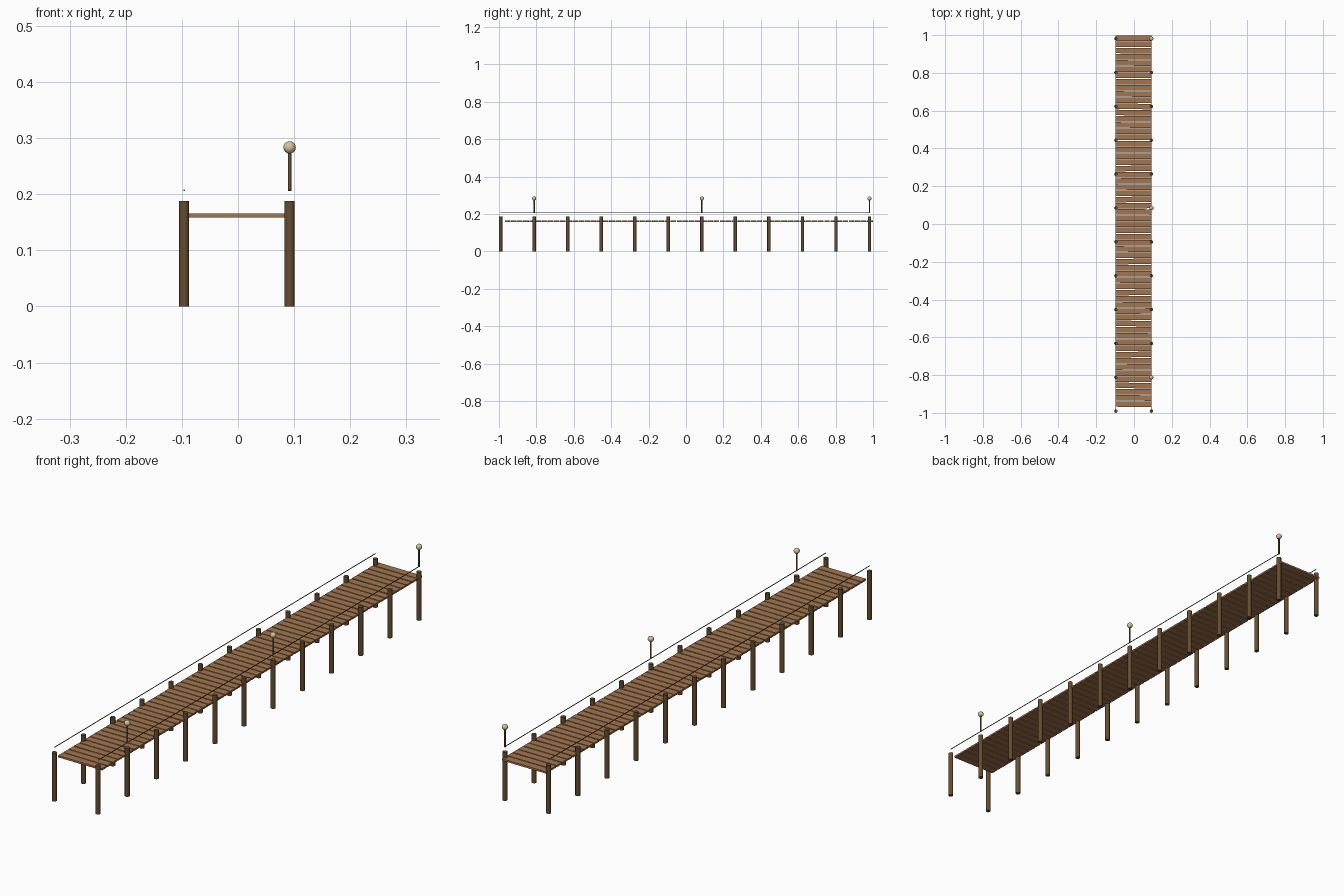
import bpy, math, random

random.seed(4)
cube = bpy.data.objects.get("Cube")
if cube:
    bpy.data.objects.remove(cube, do_unlink=True)


def material(name, color):
    m = bpy.data.materials.new(name)
    m.use_nodes = True
    m.diffuse_color = (*color, 1)
    m.node_tree.nodes["Principled BSDF"].inputs["Base Color"].default_value = (*color, 1)
    return m


plank_wood = material("plank wood", (0.36, 0.18, 0.08))
post_wood = material("dark post wood", (0.13, 0.075, 0.03))
rope_fibre = material("dark rope", (0.12, 0.08, 0.04))
lamp_glass = material("warm lamp glass", (0.68, 0.56, 0.34))


def finish(name, mat, smooth=True):
    ob = bpy.context.object
    ob.name = name
    ob.data.materials.append(mat)
    if smooth:
        bpy.ops.object.shade_smooth_by_angle(angle=math.radians(40))
    return ob


def rod(name, mat, radius, length, location, rotation=(0, 0, 0), sides=12):
    bpy.ops.mesh.primitive_cylinder_add(vertices=sides, radius=radius, depth=length,
                                        location=location, rotation=rotation)
    return finish(name, mat)


LEFT, RIGHT = 0.092, -0.096
FIRST, STEP, POSTS = -0.991, 0.1793, 12
LAST = FIRST + STEP * (POSTS - 1)

# Support posts and rope rails on both sides
for side, x in (("left", LEFT), ("right", RIGHT)):
    for i in range(POSTS):
        rod(f"{side}_post_{i + 1}", post_wood, 0.009, 0.188, (x, FIRST + STEP * i, 0.094))
    rod(f"{side}_rope", rope_fibre, 0.0015, LAST - FIRST,
        (x, (FIRST + LAST) / 2, 0.207), (math.pi / 2, 0, 0), 8)

# Deck planks, laid slightly unevenly
PLANKS, START, END = 60, -0.97, 1.0
pitch = (END - START) / PLANKS
for i in range(PLANKS):
    y = START + pitch * (i + 0.5)
    bpy.ops.mesh.primitive_cube_add(size=1, location=((LEFT + RIGHT) / 2, y, 0.1625),
                                    rotation=(0, 0, random.uniform(-0.012, 0.012)))
    plank = bpy.context.object
    plank.scale = (0.19, pitch * 0.88, 0.007)
    finish(f"plank_{i + 1}", plank_wood, smooth=False)

# Globe lamps above every fifth post on the left
for i in (1, 6, 11):
    y = FIRST + STEP * i
    rod(f"lamp_pole_{i}", post_wood, 0.0033, 0.07, (LEFT, y, 0.241))
    bpy.ops.mesh.primitive_uv_sphere_add(segments=20, ring_count=12, radius=0.011,
                                         location=(LEFT, y, 0.2835))
    finish(f"lamp_globe_{i}", lamp_glass)
